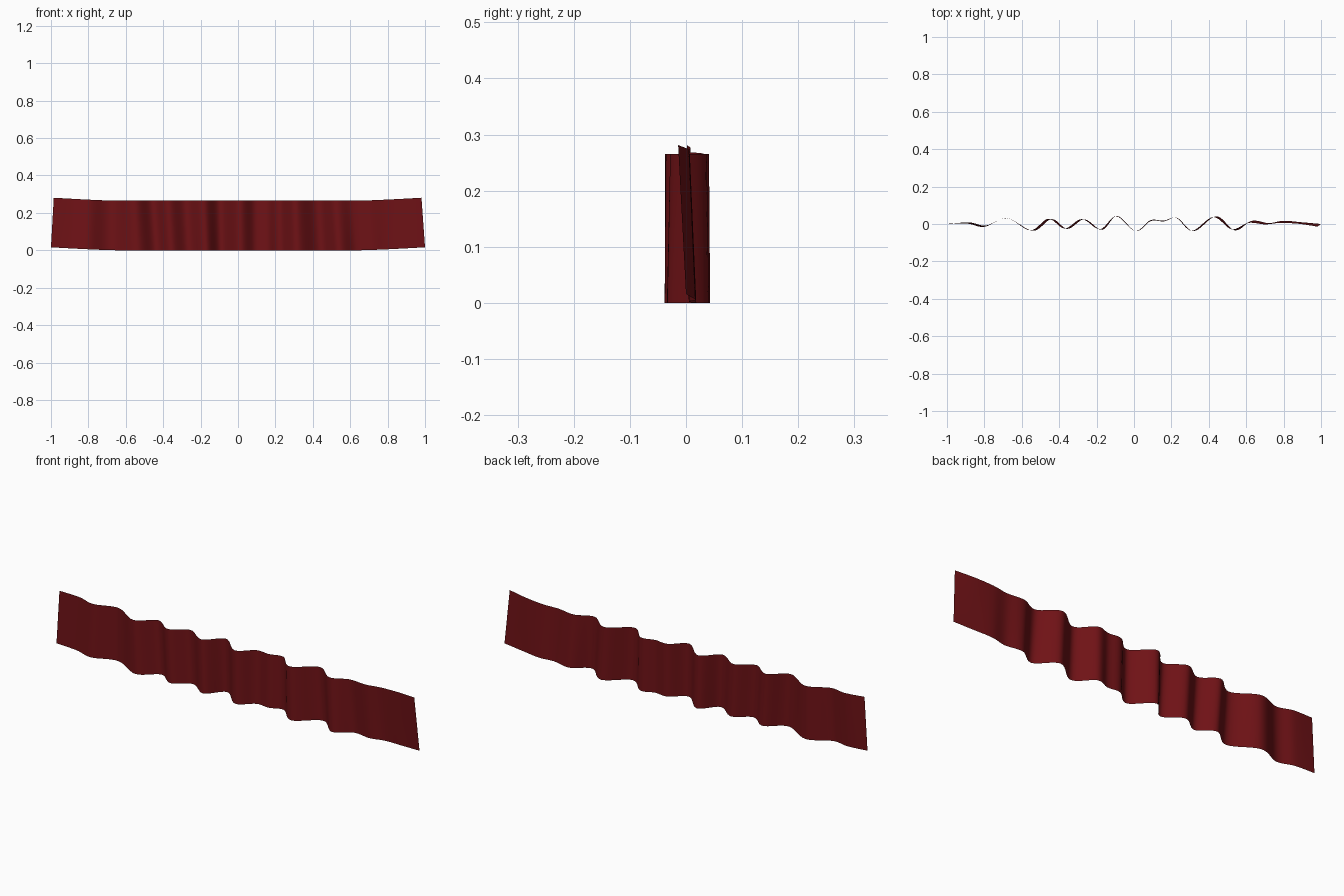
import bpy, bmesh

# Fold crests: (x, y at the bottom hem, y at the top hem, sideways lean of the top)
FOLDS = [
    (-1.00, 0.000, 0.002, 0.015), (-0.89, 0.002, 0.008, 0.012),
    (-0.80, -0.015, -0.008, 0.008), (-0.68, 0.031, 0.031, 0.002),
    (-0.54, -0.036, -0.034, -0.014), (-0.44, 0.026, 0.028, -0.018),
    (-0.355, -0.026, -0.024, -0.016), (-0.265, 0.025, 0.026, -0.014),
    (-0.17, -0.031, -0.028, -0.012), (-0.09, 0.043, 0.041, -0.005),
    (0.01, -0.038, -0.037, -0.003), (0.09, 0.016, 0.020, -0.003),
    (0.16, 0.014, 0.018, -0.003), (0.23, 0.033, 0.032, -0.003),
    (0.32, -0.038, -0.036, -0.010), (0.44, 0.041, 0.037, -0.016),
    (0.54, -0.034, -0.028, -0.018), (0.63, 0.017, 0.006, -0.018),
    (0.72, 0.005, -0.002, -0.018), (0.80, 0.017, 0.006, -0.018),
    (0.90, 0.009, 0.001, -0.018), (1.00, 0.000, -0.014, -0.019),
]
STEPS, ROWS, HEIGHT = 8, 10, 0.265


def spline(points, i, t):
    """Catmull-Rom point between points i and i + 1."""
    n = len(points) - 1
    quad = [points[min(max(k, 0), n)] for k in range(i - 1, i + 3)]
    return [0.5 * (2 * b + (c - a) * t + (2 * a - 5 * b + 4 * c - d) * t ** 2
                   + (3 * b - a - 3 * c + d) * t ** 3) for a, b, c, d in zip(*quad)]


# Dense path along the cloth
path = [spline(FOLDS, i, s / STEPS) for i in range(len(FOLDS) - 1) for s in range(STEPS)]
path.append(list(FOLDS[-1]))

# Cloth strip lofted between the two hems, ends lifted a little
bm = bmesh.new()
grid = []
for x, y_low, y_high, lean in path:
    lift = 0.016 * max(0, (abs(x) - 0.65) / 0.35) ** 1.3
    column = []
    for r in range(ROWS + 1):
        v = r / ROWS
        column.append(bm.verts.new((x + lean * v, y_low + (y_high - y_low) * v,
                                    lift + HEIGHT * v)))
    grid.append(column)
for a, b in zip(grid, grid[1:]):
    for r in range(ROWS):
        bm.faces.new((a[r], b[r], b[r + 1], a[r + 1])).smooth = True

mesh = bpy.data.meshes.new("wavy_cloth_strip")
bm.to_mesh(mesh)
bm.free()
cloth = bpy.data.objects.new("wavy_cloth_strip", mesh)
bpy.context.collection.objects.link(cloth)

# Dark red fabric
fabric = bpy.data.materials.new("dark_red_fabric")
fabric.diffuse_color = (0.16, 0.006, 0.008, 1)
mesh.materials.append(fabric)
